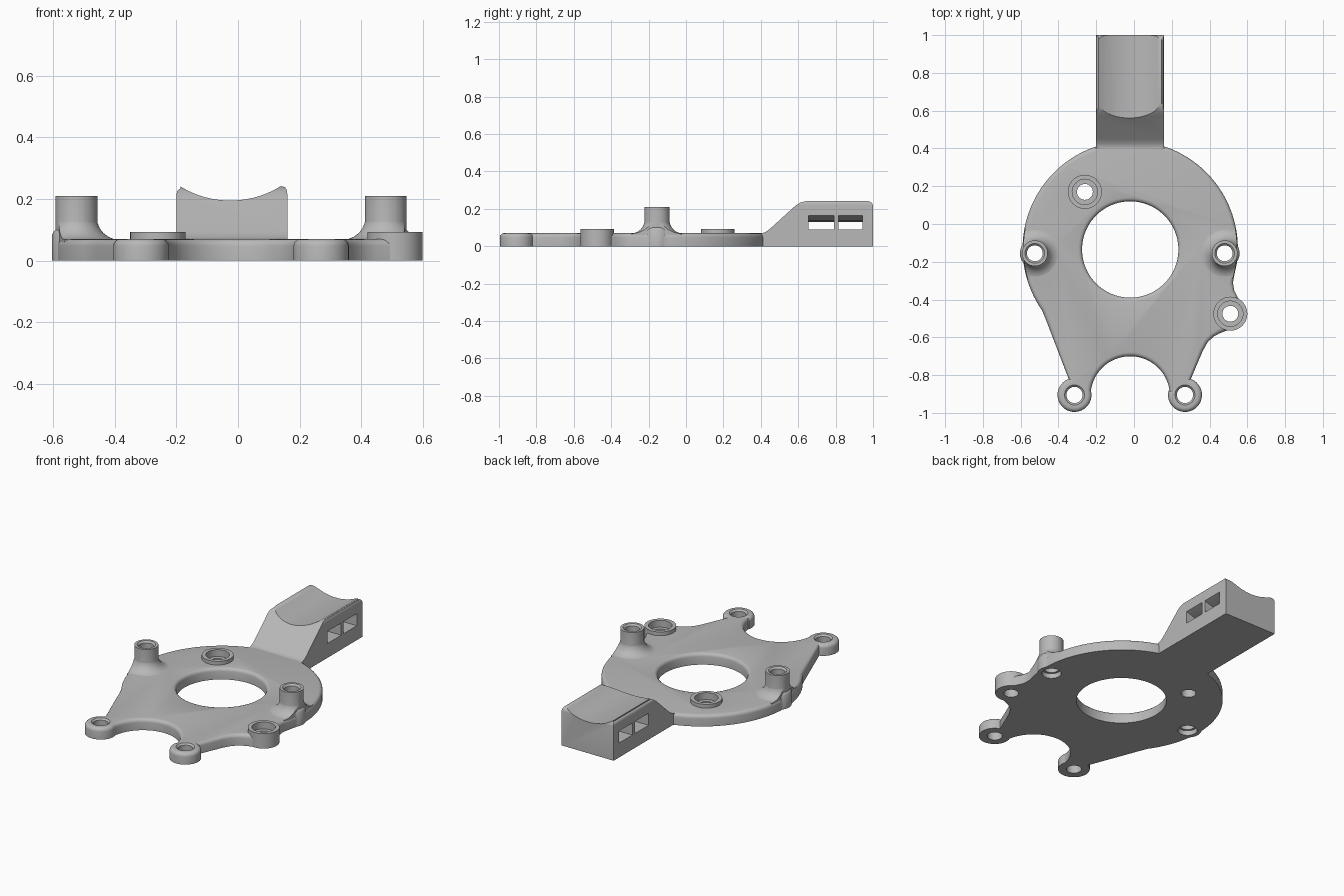
import bpy, bmesh, math
from mathutils import Vector

if "Cube" in bpy.data.objects:
    bpy.data.objects.remove(bpy.data.objects["Cube"])

grey = bpy.data.materials.new("plain grey")
grey.diffuse_color = (0.48, 0.48, 0.48, 1)
grey.use_nodes = True
grey.node_tree.nodes["Principled BSDF"].inputs["Base Color"].default_value = grey.diffuse_color


def finish(name, bm):
    bmesh.ops.recalc_face_normals(bm, faces=bm.faces)
    me = bpy.data.meshes.new(name)
    bm.to_mesh(me)
    bm.free()
    me.materials.append(grey)
    ob = bpy.data.objects.new(name, me)
    bpy.context.collection.objects.link(ob)
    return ob


def prism(name, pts, vec, round_top=0):
    """Extrude a closed 3D outline along a vector, optionally rounding the far rim."""
    bm = bmesh.new()
    face = bm.faces.new([bm.verts.new(p) for p in pts])
    out = bmesh.ops.extrude_face_region(bm, geom=[face], use_keep_orig=True)["geom"]
    top = [v for v in out if isinstance(v, bmesh.types.BMVert)]
    bmesh.ops.translate(bm, verts=top, vec=vec)
    if round_top:
        bmesh.ops.recalc_face_normals(bm, faces=bm.faces)
        tops = set(top)
        rim = [e for e in bm.edges if all(v in tops for v in e.verts)]
        bmesh.ops.bevel(bm, geom=rim, offset=round_top, segments=4, profile=0.5,
                        affect='EDGES', clamp_overlap=False)
    return finish(name, bm)


def lathe(name, x, y, profile, n=48):
    """Closed solid of revolution about a vertical axis from (radius, z) points."""
    bm = bmesh.new()
    rings = [[bm.verts.new((x + r * math.cos(2 * math.pi * i / n),
                            y + r * math.sin(2 * math.pi * i / n), z)) for i in range(n)]
             for r, z in profile]
    for a, b in zip(rings, rings[1:]):
        for i in range(n):
            j = (i + 1) % n
            bm.faces.new((a[i], a[j], b[j], b[i]))
    bm.faces.new(rings[0][::-1])
    bm.faces.new(rings[-1])
    return finish(name, bm)


def boolean(target, tool, op):
    mod = target.modifiers.new(op, 'BOOLEAN')
    mod.operation, mod.solver, mod.object = op, 'EXACT', tool
    bpy.context.view_layer.objects.active = target
    bpy.ops.object.modifier_apply(modifier=mod.name)
    bpy.data.objects.remove(tool)


def arc(cx, cy, r, a0, a1, step=6):
    n = max(2, round(abs(a1 - a0) / step))
    angles = [math.radians(a0 + (a1 - a0) * i / n) for i in range(n + 1)]
    return [(cx + r * math.cos(a), cy + r * math.sin(a)) for a in angles]


CX, CY, R = -0.02, -0.13, 0.57
EARS = [(0.27, -0.905), (-0.315, -0.905)]
POSTS = [(-0.525, -0.155), (0.48, -0.155)]
BOSSES = [(-0.26, 0.17), (0.51, -0.475)]

# flat plate: disc, side lobe, two ears and the scoop between them
outline = (arc(CX, CY, R, 215, -8, 3)
           + [(0.532, -0.265), (0.524, -0.31), (0.53, -0.35), (0.545, -0.38)]
           + arc(*BOSSES[1], 0.085, 55, -95, 10)
           + [(0.45, -0.58), (0.42, -0.597), (0.39, -0.626), (0.365, -0.67)]
           + arc(*EARS[0], 0.09, 70, -195, 10)
           + arc(CX, -0.91, 0.21, 8, 172, 5)
           + arc(*EARS[1], 0.09, 15, -250, 10)
           + [(-0.45, -0.55), (-0.465, -0.51)])
body = prism("mounting_plate", [(x, y, 0) for x, y in outline], Vector((0, 0, 0.07)), 0.022)

# arm: grooved cross-section limited by a ramped side profile
groove = arc(-0.025, 0.505, 0.31, 238.5, 303, 5)
section = ([(-0.2, 0), (-0.2, 0.215), (-0.197, 0.227), (-0.192, 0.232), (-0.187, 0.234)]
           + [(x, z) for x, z in groove[0:]]
           + [(0.147, 0.24), (0.153, 0.238), (0.158, 0.23), (0.16, 0.218), (0.16, 0)])
arm = prism("arm", [(x, 0.3, z) for x, z in section], Vector((0, 0.7, 0)))
side = [(0.25, -0.1), (0.25, 0.068), (0.40, 0.068), (0.425, 0.076), (0.45, 0.094),
        (0.575, 0.208), (0.595, 0.224), (0.615, 0.235), (0.64, 0.241),
        (0.975, 0.241), (0.988, 0.236), (0.996, 0.228), (1.0, 0.215), (1.0, -0.1)]
boolean(arm, prism("arm_limit", [(-0.4, y, z) for y, z in side], Vector((0.8, 0, 0))), 'INTERSECT')

# two strap tunnels with an arched roof through the arm
xs = [-0.3 + 0.05 * i for i in range(12)]
tunnel = [(-0.3, 0.09)] + [(x, 0.13 + 0.035 * ((x + 0.02) / 0.18) ** 2) for x in xs] + [(0.25, 0.09)]
for y0, y1 in ((0.655, 0.79), (0.815, 0.945)):
    boolean(arm, prism("tunnel", [(x, y0, z) for x, z in tunnel], Vector((0, y1 - y0, 0))),
            'DIFFERENCE')
boolean(body, arm, 'UNION')

# tall posts, with a base fillet kept inside the disc
for x, y in POSTS:
    fillet = [(0.14, 0.05)] + [(0.14 - 0.074 * math.sin(a), 0.142 - 0.074 * math.cos(a))
                               for a in [math.radians(15 * i) for i in range(7)]]
    flare = lathe("post_fillet", x, y, fillet)
    boolean(flare, lathe("disc_limit", CX, CY, [(R - 0.004, 0), (R - 0.004, 0.3)], 120), 'INTERSECT')
    boolean(body, flare, 'UNION')
    boolean(body, lathe("post", x, y, [(0.079, 0), (0.079, 0.085), (0.073, 0.095),
                                       (0.068, 0.1), (0.068, 0.21)]), 'UNION')

# low bosses
for x, y in BOSSES:
    boolean(body, lathe("boss", x, y, [(0.09, 0), (0.09, 0.093)]), 'UNION')

# holes: centre opening, ears, posts and counterbored bosses
holes = [(-0.02, -0.135, [(0.255, -0.1), (0.255, 0.05), (0.258, 0.06), (0.265, 0.067),
                          (0.277, 0.0705), (0.277, 0.2)], 96)]
holes += [(x, y, [(0.043, -0.1), (0.043, 0.06), (0.056, 0.073), (0.056, 0.2)], 32) for x, y in EARS]
holes += [(x, y, [(0.055, -0.1), (0.055, 0.03), (0.042, 0.03), (0.042, 0.2),
                  (0.054, 0.212), (0.054, 0.3)], 32) for x, y in POSTS]
holes += [(x, y, [(0.042, -0.1), (0.042, 0.05), (0.067, 0.05), (0.067, 0.3)], 32) for x, y in BOSSES]
for x, y, profile, n in holes:
    boolean(body, lathe("hole", x, y, profile, n), 'DIFFERENCE')

# smooth curved walls, keep crisp edges
bpy.ops.object.select_all(action='DESELECT')
body.select_set(True)
bpy.context.view_layer.objects.active = body
bpy.ops.object.shade_smooth_by_angle(angle=math.radians(32))
